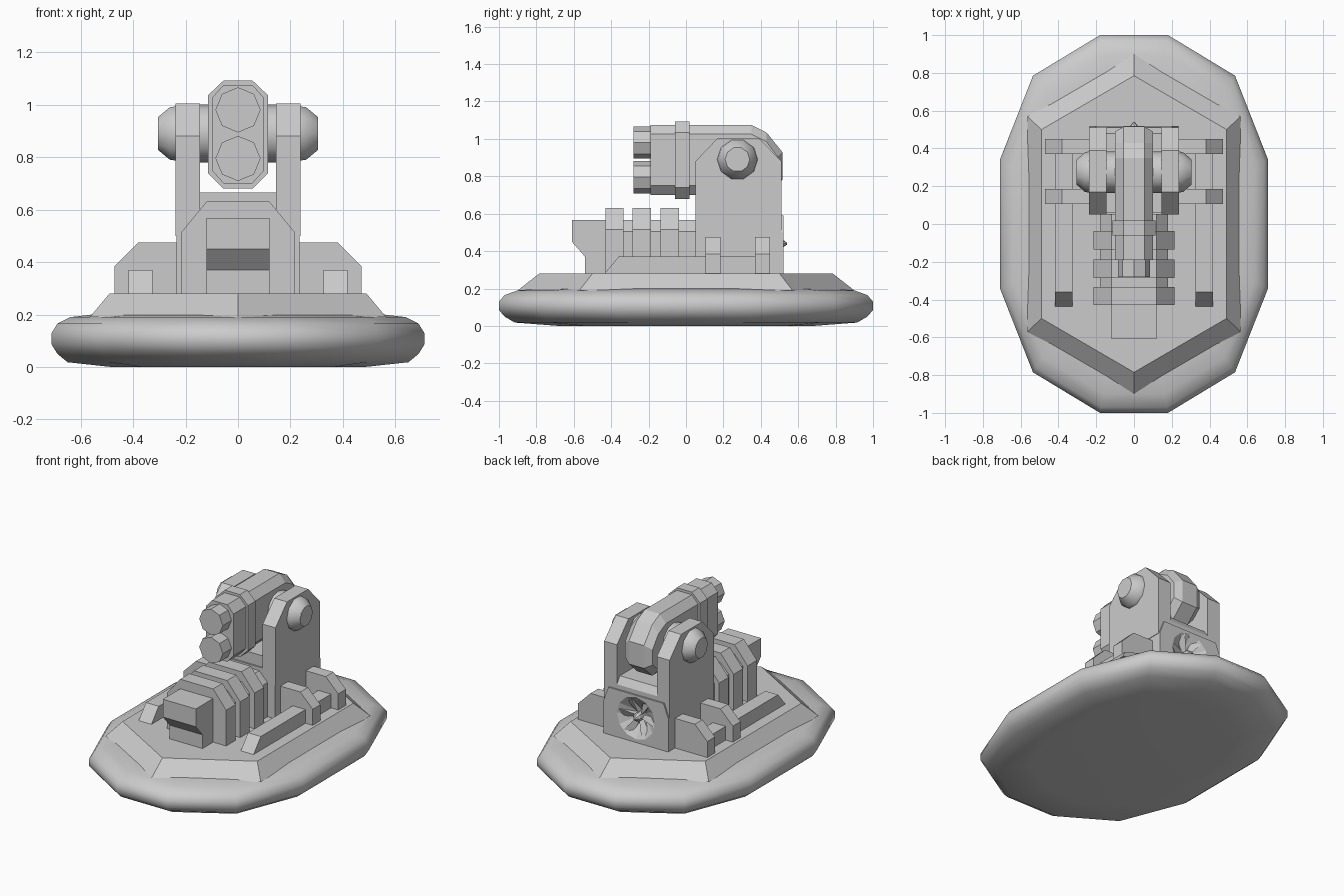
import bpy, bmesh, math
from mathutils import Vector

if "Cube" in bpy.data.objects:
    bpy.data.objects.remove(bpy.data.objects["Cube"])


def loft(name, rings, smooth=None):
    """Skin a stack of equal-length rings and cap both ends."""
    bm = bmesh.new()
    vs = [[bm.verts.new(p) for p in r] for r in rings]
    n = len(rings[0])
    for a, b in zip(vs, vs[1:]):
        for i in range(n):
            j = (i + 1) % n
            bm.faces.new((a[i], a[j], b[j], b[i]))
    bm.faces.new(vs[0])
    bm.faces.new(vs[-1])
    bmesh.ops.recalc_face_normals(bm, faces=bm.faces[:])
    me = bpy.data.meshes.new(name)
    bm.to_mesh(me)
    bm.free()
    ob = bpy.data.objects.new(name, me)
    bpy.context.collection.objects.link(ob)
    if smooth:
        bpy.ops.object.select_all(action='DESELECT')
        ob.select_set(True)
        bpy.context.view_layer.objects.active = ob
        bpy.ops.object.shade_smooth_by_angle(angle=math.radians(smooth))
    return ob


def slab_x(name, yz, x0, x1):
    return loft(name, [[(x, y, z) for y, z in yz] for x in (x0, x1)])


def slab_y(name, xz, y0, y1):
    return loft(name, [[(x, y, z) for x, z in xz] for y in (y0, y1)])


def turned(name, axis, centre, sides, steps, smooth=None, phase=0.0):
    """Polygonal turned part; steps are (position along axis, radius)."""
    rings = []
    for t, r in steps:
        ring = []
        for i in range(sides):
            a = phase + 2 * math.pi * i / sides
            u, v = r * math.cos(a), r * math.sin(a)
            off = (t, u, v) if axis == 'X' else (u, t, v)
            ring.append(Vector(centre) + Vector(off))
        rings.append(ring)
    return loft(name, rings, smooth)


def arch(w, shoulder_z, top_w, top_z, z0=0.27):
    return [(-w, z0), (w, z0), (w, shoulder_z), (top_w, top_z),
            (-top_w, top_z), (-w, shoulder_z)]


# Rounded twelve-sided hull
quarter = [(0.18, 1.0), (0.535, 0.785), (0.71, 0.34)]
outline = quarter + [(x, -y) for x, y in quarter[::-1]]
outline += [(-x, -y) for x, y in outline]
loft("hull", [[(x * s, y * s, z) for x, y in outline] for s, z in
              ((0.68, 0.0), (0.915, 0.018), (0.97, 0.05), (1, 0.085),
               (1, 0.13), (0.97, 0.165), (0.9, 0.19), (0.78, 0.2))], 50)

# Raised six-sided deck
def hexagon(x, y, tip, z):
    return [(x, -y, z), (x, y, z), (0, tip, z), (-x, y, z), (-x, -y, z), (0, -tip, z)]

loft("deck", [hexagon(0.565, 0.57, 0.90, 0.19), hexagon(0.49, 0.5, 0.785, 0.28)])

# Ribbed front housing with its nose
slab_y("front_housing", arch(0.18, 0.505, 0.12, 0.567), -0.41, 0.10)
for i, y in enumerate((-0.43, -0.285, -0.135)):
    slab_y(f"housing_rib_{i}", arch(0.215, 0.515, 0.12, 0.63), y, y + 0.097)
slab_x("housing_nose", [(-0.61, 0.567), (-0.61, 0.45), (-0.54, 0.37), (-0.54, 0.27),
                        (-0.3, 0.27), (-0.3, 0.567)], -0.12, 0.12)

# Rear housing with a fan dish cut into its back
rear = slab_y("rear_housing", arch(0.235, 0.5, 0.2, 0.59), 0.05, 0.52)
dish = turned("fan_dish_cutter", 'Y', (0, 0, 0.44), 12,
              [(0.45, 0.03), (0.525, 0.147)])
dish.hide_render = True
dish.hide_set(True)
cut = rear.modifiers.new("dish", 'BOOLEAN')
cut.object = dish
cut.solver = 'EXACT'
turned("fan_hub", 'Y', (0, 0, 0.44), 8,
       [(0.44, 0.03), (0.51, 0.027), (0.54, 0.005)])
for i in range(6):
    a = math.pi * i / 3
    d, p = Vector((math.cos(a), 0, math.sin(a))), Vector((-math.sin(a), 0, math.cos(a)))
    c = Vector((0, 0, 0.44))
    loft(f"fan_blade_{i}", [
        [c + d * r + p * k + Vector((0, y, 0)) for k, y in ((-w, 0.455), (w, 0.455), (w, hi), (-w, lo))]
        for r, w, lo, hi in ((0.02, 0.008, 0.47, 0.49), (0.135, 0.03, 0.5, 0.52))])

# Bridge between the fork arms
slab_x("fork_bridge", [(0.06, 0.56), (0.06, 0.665), (0.48, 0.665), (0.51, 0.62),
                       (0.51, 0.56)], -0.15, 0.15)

# Paired fork arms, side brackets, rails and pivot caps
for s, side in ((-1, "left"), (1, "right")):
    slab_x(f"fork_arm_{side}", [(0.05, 0.5), (0.05, 0.88), (0.17, 1.005), (0.39, 1.005),
                                (0.51, 0.88), (0.51, 0.5)], s * 0.145, s * 0.238)
    for k, y in enumerate((0.105, 0.37)):
        slab_y(f"side_bracket_{side}_{k}",
               [(s * x, z) for x, z in ((0.2, 0.27), (0.47, 0.27), (0.47, 0.385),
                                        (0.38, 0.475), (0.2, 0.475))], y, y + 0.08)
    slab_x(f"side_rail_{side}", [(-0.44, 0.275), (-0.36, 0.37), (0.4, 0.37), (0.4, 0.275)],
           s * 0.325, s * 0.418)
    turned(f"pivot_cap_{side}", 'X', (0, 0.275, 0.89), 10,
           [(s * 0.23, 0.11), (s * 0.26, 0.105), (s * 0.305, 0.066)], 40)

# Pivot axle through the gun
turned("pivot_axle", 'X', (0, 0.275, 0.89), 12, [(-0.15, 0.11), (0.15, 0.11)], 40)

# Gun body: side profile narrowed at its flanks
def gun_profile(x, d):
    pts = [(-0.19, 1.075 - d), (0.35, 1.075 - d), (0.43, 1.035 - d), (0.515 - d / 2, 0.93 - d / 2),
           (0.515 - d / 2, 0.78 + d / 2), (0.43, 0.7 + d), (-0.19, 0.7 + d)]
    return [(x, y, z) for y, z in pts]

loft("gun_body", [gun_profile(-0.1, 0.05), gun_profile(-0.055, 0),
                  gun_profile(0.055, 0), gun_profile(0.1, 0.05)])

# Collar around the gun
slab_y("gun_collar", [(0.055, 0.68), (0.115, 0.74), (0.115, 1.035), (0.055, 1.092),
                      (-0.055, 1.092), (-0.115, 1.035), (-0.115, 0.74), (-0.055, 0.68)],
       -0.06, 0.018)

# Twin stub barrels
for name, z in (("upper_barrel", 0.98), ("lower_barrel", 0.795)):
    turned(name, 'Y', (0, 0, z), 8, [(-0.28, 0.086), (-0.15, 0.086)])
